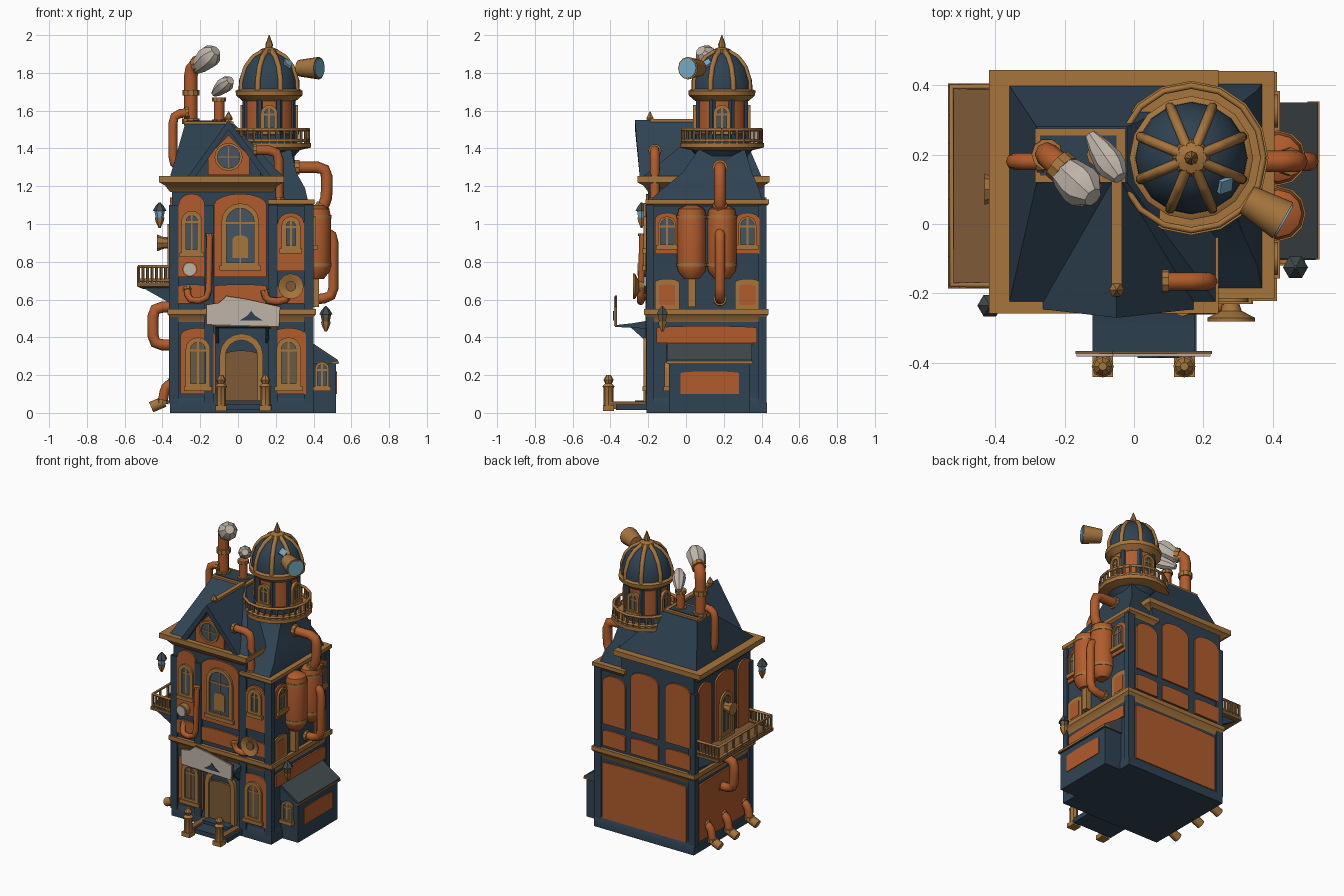
import bpy, bmesh, math
from math import pi, sin, cos
from mathutils import Matrix, Vector

cube = bpy.data.objects.get("Cube")
if cube:
    bpy.data.objects.remove(cube)
MATS = {}
for key, rgb in dict(navy=(.028, .055, .085), copper=(.44, .107, .025), brass=(.38, .177, .046), cream=(.52, .46, .4),
                     wood=(.21, .105, .04), glass=(.06, .09, .12), amber_glass=(.14, .1, .06),
                     lens=(.18, .43, .6), slate=(.055, .07, .075)).items():
    m = MATS[key] = bpy.data.materials.new(key)
    m.use_nodes = True
    m.diffuse_color = (*rgb, 1)
    m.node_tree.nodes["Principled BSDF"].inputs["Base Color"].default_value = (*rgb, 1)

# ---- helpers ----
def mesh(name, mat, verts, faces, M):
    me = bpy.data.meshes.new(name)
    me.from_pydata([M @ Vector(v) for v in verts], [], faces)
    bm = bmesh.new()
    bm.from_mesh(me)
    bmesh.ops.recalc_face_normals(bm, faces=bm.faces)
    bm.to_mesh(me)
    bm.free()
    me.materials.append(MATS[mat])
    bpy.context.scene.collection.objects.link(bpy.data.objects.new(name, me))

def skin(name, mat, loops, M=Matrix(), closed=False):
    n, k = len(loops[0]), len(loops)
    faces = [(a * n + i, a * n + (i + 1) % n, (a + 1) % k * n + (i + 1) % n, (a + 1) % k * n + i)
             for a in range(k if closed else k - 1) for i in range(n)]
    if not closed:
        faces += [tuple(range(n)), tuple(range((k - 1) * n, k * n))]
    mesh(name, mat, [p for l in loops for p in l], faces, M)

def loft(name, mat, *rects):
    skin(name, mat, [[(a, c, z), (b, c, z), (b, d, z), (a, d, z)] for a, b, c, d, z in rects])

def box(name, mat, x0, x1, y0, y1, z0, z1):
    loft(name, mat, (x0, x1, y0, y1, z0), (x0, x1, y0, y1, z1))

def cornice(name, x0, x1, y0, y1, z, h, out):
    grow = lambda e, f: (x0 - e, x1 + e, y0 - e, y1 + e, z + h * f)
    loft(name, "brass", grow(0, 0), grow(out * .45, .4), grow(out, .6), grow(out, 1))

def lathe(name, mat, prof, at, axis=(0, 0, 1), n=12):
    M = Matrix.Translation(at) @ Vector(axis).to_track_quat('Z', 'Y').to_matrix().to_4x4()
    skin(name, mat, [[(r * cos(2 * pi * i / n), r * sin(2 * pi * i / n), z) for i in range(n)] for r, z in prof], M)

def pipe(name, mat, pts, r, collars=True, bend=.05):
    P = [Vector(p) for p in pts]
    path = [P[0]]
    for a, b, c in zip(P, P[1:], P[2:]):
        p = b + (a - b).normalized() * min(bend, (a - b).length * .45)
        q = b + (c - b).normalized() * min(bend, (c - b).length * .45)
        path += [p, (p + q + 2 * b) / 4, q]
    path.append(P[-1])
    cu = bpy.data.curves.new(name, 'CURVE')
    cu.dimensions = '3D'
    cu.bevel_depth, cu.bevel_resolution, cu.use_fill_caps = r, 2, True
    s = cu.splines.new('POLY')
    s.points.add(len(path) - 1)
    for sp, p in zip(s.points, path):
        sp.co = (*p, 1)
    cu.materials.append(MATS[mat])
    bpy.context.scene.collection.objects.link(bpy.data.objects.new(name, cu))
    for a, b in ((P[0], P[1]), (P[-1], P[-2])) if collars else ():
        lathe(name + "_collar", "brass", [(r * 1.3, 0), (r * 1.3, r * .8)], a, b - a, 10)

def wall(x, y, deg):
    return Matrix.Translation((x, y, 0)) @ Matrix.Rotation(math.radians(deg), 4, 'Z')

FRONT, BACK, RIGHT, LEFT = wall(0, -.2, 0), wall(0, .415, 180), wall(.39, 0, 90), wall(-.35, 0, -90)
PLAN, SIDE = wall(0, 0, 0), wall(0, 0, 90)

def prism(name, mat, M, outer, d1, d0=-.01, inner=None):
    ring = lambda pts, d: [(u, -d, z) for u, z in pts]
    loops = [ring(outer, d0), ring(outer, d1)] + ([ring(inner, d1), ring(inner, d0)] if inner else [])
    skin(name, mat, loops, M, bool(inner))

def arch(c, w, z0, z1, rise=None, n=8):
    h = w / 2 if rise is None else rise
    return [(c - w / 2, z0), (c + w / 2, z0)] + [
        (c + w / 2 * cos(pi * i / n), z1 - h + h * sin(pi * i / n)) for i in range(n + 1)]

def disc(c, z, r, n=16):
    return [(c + r * cos(2 * pi * i / n), z + r * sin(2 * pi * i / n)) for i in range(n)]

def window(M, c, w, z0, z1, t=.026, pane="glass"):
    prism("window_glass", pane, M, arch(c, w - t, z0 + t / 2, z1 - t / 2), .014)
    prism("window_frame", "brass", M, arch(c, w, z0, z1), .024, inner=arch(c, w - 2 * t, z0 + t, z1 - t))
    prism("window_mullion", "brass", M, arch(c, .01, z0, z1 - t, 0), .018)
    prism("window_transom", "brass", M, arch(c, w - t, z1 - w / 2 - .01, z1 - w / 2, 0), .018)
    prism("window_sill", "brass", M, arch(c, w + .02, z0 - .015, z0 + .01, 0), .03)

def panel(M, c, w, z0, z1, rise=.01):
    prism("copper_panel", "copper", M, arch(c, w, z0, z1, rise), .011)

def railing(name, pts, h, per):
    P = [Vector(p) for p in pts]
    for dz in (.012, h):
        pipe(name, "brass", [p + Vector((0, 0, dz)) for p in P], .009, False, 0)
    for a, b in zip(P, P[1:]):
        for i in range(per):
            lathe(name + "_baluster", "wood", [(.009, 0), (.009, h)], a.lerp(b, i / per), n=5)

# ---- walls and cornices ----
loft("plinth", "navy", (-.36, .4, -.21, .43, 0), (-.36, .4, -.21, .43, .05), (-.35, .39, -.2, .415, .08))
box("main_walls", "navy", -.35, .39, -.2, .415, .05, 1.12)
box("upper_walls", "navy", -.35, .2, -.2, .415, 1.1, 1.22)
cornice("storey_cornice", -.35, .39, -.2, .415, .48, .07, .022)
cornice("main_cornice", -.36, .185, -.2, .385, 1.17, .085, .058)
cornice("bay_cornice", .19, .375, -.185, .41, 1.07, .06, .03)
for x, y in ((-.34, -.19), (.375, -.19), (-.34, .405), (.375, .405), (.185, -.195), (-.155, -.195)):
    box("corner_pilaster", "navy", x - .025, x + .025, y - .02, y + .02, .05, 1.1)

# ---- front facade ----
for c in (-.212, .268):
    panel(FRONT, c, .185, .1, .45, .04)
    window(FRONT, c, .13, .13, .4, pane="amber_glass")
prism("door", "wood", FRONT, arch(.018, .17, .05, .33, .02), .015)
prism("door_arch", "brass", FRONT, arch(.018, .23, .05, .42), .026, inner=arch(.018, .17, .05, .385))
for c, w, z0, z1, ww, a, b in ((-.245, .14, .72, 1.16, .11, .84, 1.07), (.012, .28, .72, 1.16, .2, .77, 1.11),
                               (.28, .14, .75, 1.06, .1, .86, 1.04)):
    panel(FRONT, c, w, z0, z1, .06)
    panel(FRONT, c, w, .58, .68)
    window(FRONT, c, ww, a, b)
prism("window_ornament", "brass", FRONT, arch(.012, .08, .82, .94, .02), .019)

# ---- back and side walls ----
for M, c, w, z0 in ((BACK, -.02, .64, .07), (LEFT, -.11, .53, .07), (RIGHT, .11, .53, .37)):
    panel(M, c, w, z0, .46)
for c, w, top in ((-.25, .17, 1.06), (-.02, .21, 1.14), (.235, .19, 1.14)):
    panel(BACK, c, w, .57, .68)
    panel(BACK, c, w, .72, top, .05)
for c, w in ((-.305, .14), (-.09, .2), (.12, .13)):
    panel(LEFT, c, w, .57, 1.14, .05)
window(LEFT, -.09, .13, .7, 1.0)
for c in (-.1, .325):
    prism("panel_frame", "brass", RIGHT, arch(c, .13, .55, .71, .02), .009)
    panel(RIGHT, c, .085, .57, .68)
    panel(RIGHT, c, .13, .84, 1.06, .04)
    window(RIGHT, c, .095, .88, 1.04, .012)

# ---- main roof and front gable ----
loft("main_roof", "navy", (-.36, .24, -.23, .4, 1.25), (-.28, -.02, .12, .28, 1.53))
box("chimney_deck", "brass", -.285, -.025, .12, .275, 1.522, 1.543)
box("chimney_deck_top", "navy", -.27, -.05, .14, .255, 1.53, 1.547)
prism("gable_body", "navy", FRONT, [(-.22, 1.25), (.12, 1.25), (.12, 1.3), (-.05, 1.52), (-.22, 1.3)], .025, -.32)
skin("gable_roof", "navy", [[(x, y - lean * f, z) for x, z, f in (
    (-.265, 1.25, 0), (-.05, 1.55, 1), (.175, 1.25, 0), (.135, 1.25, 0), (-.05, 1.5, 1), (-.225, 1.25, 0))]
    for y, lean in ((-.245, .025), (.14, 0))])
box("ridge_cap", "brass", -.065, -.035, -.19, .13, 1.54, 1.557)
lathe("gable_finial", "brass", [(.02, 0), (.022, .01), (.002, .045)], (-.05, -.19, 1.55), n=6)
prism("gable_shield", "copper", FRONT, [(-.16, 1.26), (.06, 1.26), (.06, 1.36), (-.05, 1.47), (-.16, 1.36)], .035)
prism("round_window_frame", "brass", FRONT, disc(-.05, 1.355, .074), .05, inner=disc(-.05, 1.355, .06))
prism("round_window_glass", "glass", FRONT, disc(-.05, 1.355, .062), .04)
for w, h in ((.007, .11), (.11, .007)):
    prism("round_window_bar", "brass", FRONT, arch(-.05, w, 1.355 - h / 2, 1.355 + h / 2, 0), .045)

# ---- tower ----
TX, TY = .165, .19
TOWER = (TX, TY, 0)
loft("bay_roof", "navy", (.02, .37, -.19, .405, 1.125), (.02, .355, -.12, .385, 1.19),
     (.03, .31, -.02, .35, 1.27), (.05, .28, .07, .31, 1.4))
for name, mat, prof in (
        ("tower_base", "navy", [(.16, 1.15), (.135, 1.3), (.135, 1.36), (.17, 1.4)]),
        ("gallery_floor", "brass", [(.14, 1.385), (.2, 1.4), (.222, 1.405), (.222, 1.43), (.14, 1.43)]),
        ("tower_drum", "copper", [(.138, 1.42), (.138, 1.68)]),
        ("drum_base_band", "navy", [(.146, 1.42), (.146, 1.47), (.138, 1.48)]),
        ("dome_rim", "brass", [(.14, 1.65), (.175, 1.68), (.178, 1.705), (.16, 1.715)])):
    lathe(name, mat, prof, TOWER, n=16)
railing("gallery_rail", [(TX + .208 * cos(i * pi / 8), TY + .208 * sin(i * pi / 8), 1.43) for i in range(17)], .07, 2)
DOME = [(.162, 1.705), (.16, 1.76), (.137, 1.83), (.095, 1.882), (.035, 1.915)]
lathe("dome", "navy", DOME, TOWER, n=16)
lathe("dome_finial", "brass", [(.058, 1.895), (.045, 1.925), (.018, 1.935), (.02, 1.95), (.002, 2)], TOWER, n=8)
for i in range(8):
    a = pi / 8 + i * pi / 4
    pipe("dome_rib", "brass", [(TX + (r - .004) * cos(a), TY + (r - .004) * sin(a), z) for r, z in DOME], .015, False, .01)
    lathe("drum_post", "navy", [(.02, 1.44), (.02, 1.67)], (TX + .13 * cos(a), TY + .13 * sin(a), 0), n=6)
    if i % 2 == 0:
        window(wall(TX, TY, i * 45) @ Matrix.Translation((0, -.128, 0)), 0, .09, 1.49, 1.63, .02)

# ---- telescope ----
SCOPE, AIM = (.325, .07, 1.825), Vector((.87, -.5, 0))
lathe("telescope_tube", "brass", [(.044, 0), (.047, .02), (.06, .12), (.05, .12)], SCOPE, AIM)
lathe("telescope_lens", "lens", [(.052, .1), (.052, .125)], SCOPE, AIM)
lathe("dome_skylight", "lens", [(.03, -.01), (.03, .008)], (.262, .112, 1.85), (.6, -.48, .65), 4)

# ---- chimneys, wall pipes and smoke ----
for name, r, pts in (
        ("tall_chimney", .036, [(-.25, .2, 1.53), (-.25, .2, 1.83), (-.2, .155, 1.85)]),
        ("side_flue", .024, [(-.28, .18, 1.31), (-.345, .18, 1.31), (-.345, .18, 1.58), (-.26, .18, 1.59)]),
        ("short_chimney", .028, [(-.1, .2, 1.53), (-.1, .2, 1.67)]),
        ("tower_pipe", .031, [(.3, .18, 1.3), (.47, .18, 1.3), (.47, .18, 1.13), (.44, .18, 1.08)]),
        ("boiler_drain", .027, [(.43, .18, .96), (.505, .18, .95), (.505, .18, .61), (.39, .18, .6)]),
        ("roof_pipe", .026, [(.08, -.165, 1.39), (.215, -.165, 1.39), (.215, -.165, 1.12)]),
        ("left_wall_pipe", .03, [(-.34, .12, .56), (-.45, .12, .56), (-.45, .12, .36), (-.34, .12, .36)]),
        ("front_riser", .018, [(-.15, -.23, .95), (-.155, -.24, .6), (-.26, -.24, .59), (-.27, -.2, .66)]),
        ("horn_pipe", .02, [(.28, -.24, .67), (.26, -.24, .59), (.15, -.24, .59), (.14, -.24, .65)])):
    pipe(name, "copper", pts, r)
for y in (.28, .1, -.12):
    pipe("foot_pipe", "copper", [(-.34, y, .16), (-.385, y, .14), (-.4, y, .05)], .026, bend=.03)
    pipe("foot_nozzle", "brass", [(-.39, y, .06), (-.46, y, .03)], .029, False)
lathe("chimney_band", "brass", [(.045, 0), (.045, .03)], (-.25, .2, 1.68), n=10)
lathe("tall_smoke", "cream", [(.03, 0), (.05, .05), (.062, .11), (.058, .14), (.03, .175)], (-.225, .175, 1.82), (.61, -.56, .56), 8)
lathe("short_smoke", "cream", [(.018, 0), (.034, .05), (.043, .1), (.04, .13), (.022, .165)], (-.125, .255, 1.69), (.5, -.72, .42), 8)

# ---- boilers, horn and gauge ----
for y in (.03, .19):
    lathe("boiler_tank", "copper", [(.04, .71), (.072, .75), (.077, .78), (.077, 1.04), (.068, 1.08), (.03, 1.1)], (.415, y, 0))
    for z in (.775, 1.03):
        lathe("boiler_band", "brass", [(.08, z), (.08, z + .018)], (.415, y, 0))
box("boiler_bracket", "brass", .38, .43, .01, .05, .56, .73)
for name, mat, prof, at in (
        ("horn_bell", "brass", [(.02, 0), (.03, .03), (.068, .05), (.068, .06), (.04, .05), (.01, .035)], (.28, -.22, .67)),
        ("horn_throat", "wood", [(.028, .03), (.028, .055)], (.28, -.22, .67)),
        ("gauge_case", "brass", [(.04, 0), (.04, .04)], (-.255, -.21, .76)),
        ("gauge_face", "cream", [(.032, .035), (.032, .046)], (-.255, -.21, .76))):
    lathe(name, mat, prof, at, (0, -1, 0))
lathe("side_vent", "brass", [(.03, 0), (.03, .04), (.045, .08)], (-.35, .1, .9), (-1, 0, 0), 8)

# ---- balcony ----
loft("balcony_floor", "wood", (-.5, -.34, -.15, .37, .655), (-.535, -.34, -.185, .405, .67), (-.535, -.34, -.185, .405, .69))
railing("balcony_rail", [(-.36, -.175, .69), (-.525, -.175, .69), (-.525, .395, .69), (-.36, .395, .69)], .085, 7)
for y in (-.15, .11, .37):
    prism("balcony_brace", "navy", wall(0, y, 0), [(-.5, .66), (-.34, .57), (-.34, .66)], .015, -.015)

# ---- side annex ----
box("annex_walls", "navy", .38, .52, -.09, .34, 0, .27)
prism("annex_roof", "slate", PLAN, [(.38, .26), (.53, .26), (.53, .28), (.38, .38)], .1, -.35)
prism("annex_gable", "navy", PLAN, [(.38, .27), (.525, .27), (.38, .37)], .103, .08)
prism("annex_trim", "brass", PLAN, [(.5, .262), (.534, .262), (.534, .272), (.5, .272)], .102, -.352)
prism("annex_panel", "copper", SIDE, arch(.125, .31, .1, .22, .01), .525, .5)
window(wall(0, -.09, 0), .445, .075, .13, .27, .014)

# ---- porch, canopy and sign ----
prism("canopy", "navy", SIDE, [(-.37, .455), (-.19, .445), (-.19, .49), (-.28, .475), (-.37, .465)], .175, -.12)
for x in (-.11, .155):
    prism("canopy_bracket", "navy", SIDE, [(-.29, .45), (-.19, .36), (-.19, .45)], x + .01, x - .01)
SIGN = [(-.165, .47), (.215, .46), (.22, .56), (.11, .585), (.04, .6), (-.06, .615), (-.1, .58), (-.165, .57)]
prism("sign_board", "cream", FRONT, SIGN, .182, .172)
prism("sign_backing", "wood", FRONT, [(u * 1.02, .535 + (z - .535) * 1.08) for u, z in SIGN], .175, .165)
prism("sign_emblem", "navy", FRONT, [(.01, .49), (.13, .49), (.09, .515), (.07, .54), (.05, .515)], .186, .18)
box("porch_floor", "navy", -.12, .18, -.37, -.19, .015, .045)
box("porch_step", "navy", -.08, .12, -.27, -.19, .04, .065)
for x in (-.09, .145):
    box("bollard_foot", "brass", x - .03, x + .03, -.44, -.38, .01, .04)
    lathe("porch_bollard", "brass", [(.028, .03), (.026, .13), (.032, .14), (.018, .155), (.027, .175), (.012, .2)], (x, -.41, 0), n=8)
    box("porch_curb", "wood", x - .02, x + .02, -.4, -.2, .02, .06)

# ---- hanging lanterns ----
for x, y, z, pane in ((-.415, -.235, .98, "lens"), (.465, -.125, .43, "amber_glass")):
    for name, mat, prof in (("base", "brass", [(.006, 0), (.022, .035), (.026, .055)]),
                            ("glass", pane, [(.02, .05), (.028, .09)]),
                            ("cap", "slate", [(.036, .09), (.022, .115), (.004, .135)])):
        lathe("lantern_" + name, mat, prof, (x, y, z), n=6)

# ---- soften round parts, keep edges sharp ----
bpy.ops.object.select_all(action='DESELECT')
for ob in bpy.context.scene.objects:
    if ob.type == 'MESH' and len(ob.data.polygons) > 8:
        ob.select_set(True)
        bpy.context.view_layer.objects.active = ob
bpy.ops.object.shade_smooth_by_angle(angle=math.radians(35))
